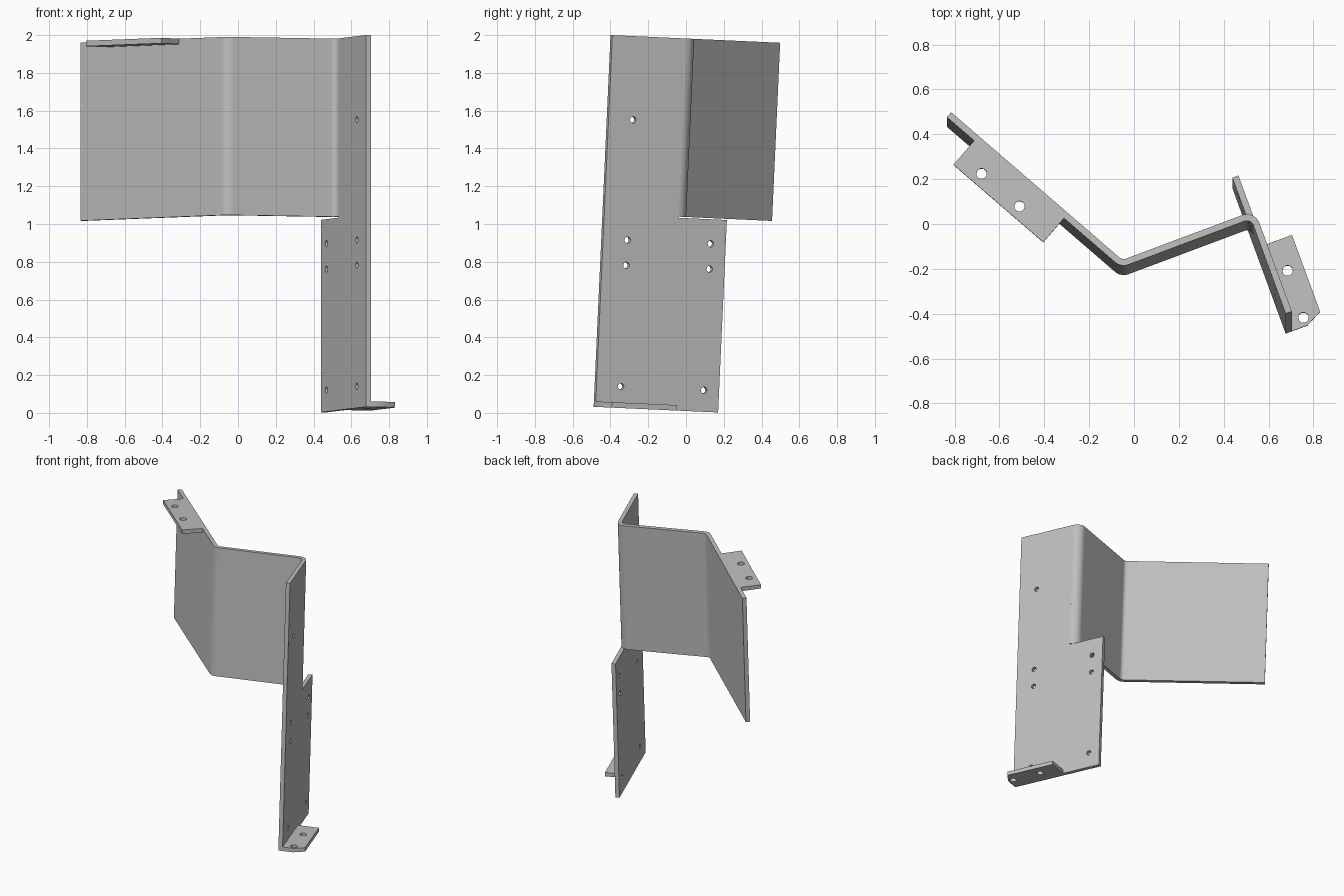
import bpy, bmesh, math
from mathutils import Vector, Matrix

if "Cube" in bpy.data.objects:
    bpy.data.objects.remove(bpy.data.objects["Cube"], do_unlink=True)

T = 0.029                      # sheet thickness
BOTTOM, TOP = 0.01, 1.98       # height of the tall plate
PANEL_LOW, STEP = 1.036, 1.03  # lower edge of the panel, shoulder of the plate
BEND = 0.045                   # bend radius at mid-sheet
TILT = Matrix.Rotation(math.radians(-2.6), 4, 'X')
UP = Vector((0, 0, 1))

steel = bpy.data.materials.new("grey steel")
steel.use_nodes = True
grey = (0.52, 0.52, 0.52, 1)
steel.diffuse_color = grey
steel.node_tree.nodes["Principled BSDF"].inputs["Base Color"].default_value = grey


def circle(u, v, r, n=24):
    return [(u + r * math.cos(2 * math.pi * i / n), v + r * math.sin(2 * math.pi * i / n))
            for i in range(n)]


def plate(name, outline, thickness, origin, u, v, holes=()):
    """Flat plate in the u, v plane, centred on it, with round through holes."""
    bm = bmesh.new()
    edges = []
    for loop in [outline] + [circle(*h) for h in holes]:
        verts = [bm.verts.new((a, b, -thickness / 2)) for a, b in loop]
        edges += [bm.edges.new((verts[i - 1], verts[i])) for i in range(len(verts))]
    bmesh.ops.triangle_fill(bm, use_beauty=True, edges=edges)
    ext = bmesh.ops.extrude_face_region(bm, geom=bm.faces[:], use_keep_orig=True)
    moved = [g for g in ext["geom"] if isinstance(g, bmesh.types.BMVert)]
    bmesh.ops.translate(bm, verts=moved, vec=(0, 0, thickness))
    frame = Matrix((u, v, u.cross(v))).transposed().to_4x4()
    bm.transform(TILT @ Matrix.Translation(origin) @ frame)
    bmesh.ops.recalc_face_normals(bm, faces=bm.faces[:])
    mesh = bpy.data.meshes.new(name)
    bm.to_mesh(mesh)
    bm.free()
    mesh.materials.append(steel)
    obj = bpy.data.objects.new(name, mesh)
    bpy.context.collection.objects.link(obj)
    bpy.ops.object.select_all(action='DESELECT')
    obj.select_set(True)
    bpy.context.view_layer.objects.active = obj
    bpy.ops.object.shade_smooth_by_angle(angle=math.radians(30))
    return obj


def bent_section(corners, steps=8):
    """Outline of a sheet that follows the corners with rounded bends,
    stopping where the last bend ends."""
    def left(d):
        return Vector((-d.y, d.x))
    dirs = [(b - a).normalized() for a, b in zip(corners, corners[1:])]
    mid = [(corners[0], left(dirs[0]))]
    for c, d1, d2 in zip(corners[1:], dirs, dirs[1:]):
        turn = math.atan2(d1.x * d2.y - d1.y * d2.x, d1.dot(d2))
        side = math.copysign(1, turn)
        start = c - d1 * BEND * math.tan(abs(turn) / 2)
        centre = start + left(d1) * side * BEND
        for i in range(steps + 1):
            n = Matrix.Rotation(turn * i / steps, 2) @ left(d1)
            mid.append((centre - n * side * BEND, n))
    h = T / 2
    return [tuple(p + n * h) for p, n in mid] + [tuple(p - n * h) for p, n in reversed(mid)]


# Mid-sheet corners of the plan
corners = [Vector(c) for c in ((-0.825, 0.398), (-0.055, -0.267), (0.53, -0.048), (0.69, -0.485))]
wing_end, fold, _, front_end = corners

# Folded upper panel
plate("folded_panel", bent_section(corners), TOP - PANEL_LOW,
      Vector((0, 0, (TOP + PANEL_LOW) / 2)), Vector((1, 0, 0)), Vector((0, 1, 0)))

# Tall side plate with a wider lower half
along = (corners[2] - front_end).normalized().to_3d()
outward = along.cross(UP)
seam = (corners[2] - front_end).length - BEND
width = 0.692
near, far, r = 0.138, 0.607, 0.017
holes = [(p, z, r) for p in (near, far) for z in (0.124, 0.766, 0.90)] + [(near, 1.537, r)]
plate("side_plate",
      [(0, BOTTOM), (width, BOTTOM), (width, STEP), (seam, STEP), (seam, TOP), (0, TOP)],
      T, front_end.to_3d(), along, UP, holes)

# Foot flange with one clipped corner
plate("foot_flange",
      [(0, T / 2), (0.403, T / 2), (0.403, 0.163), (0.038, 0.163), (0, 0.088)],
      T, front_end.to_3d() + UP * (BOTTOM + T / 2), along, outward,
      [(0.26, 0.09, 0.023), (0.039, 0.084, 0.023)])

# Top flange on the wing
wing = (fold - wing_end).normalized().to_3d()
forward = wing.cross(UP)
plate("top_flange",
      [(0.161, T / 2), (0.69, T / 2), (0.69, 0.156), (0.161, 0.156)],
      T, wing_end.to_3d() + UP * (TOP - T / 2), wing, forward,
      [(0.282, 0.104, 0.023), (0.505, 0.104, 0.023)])
